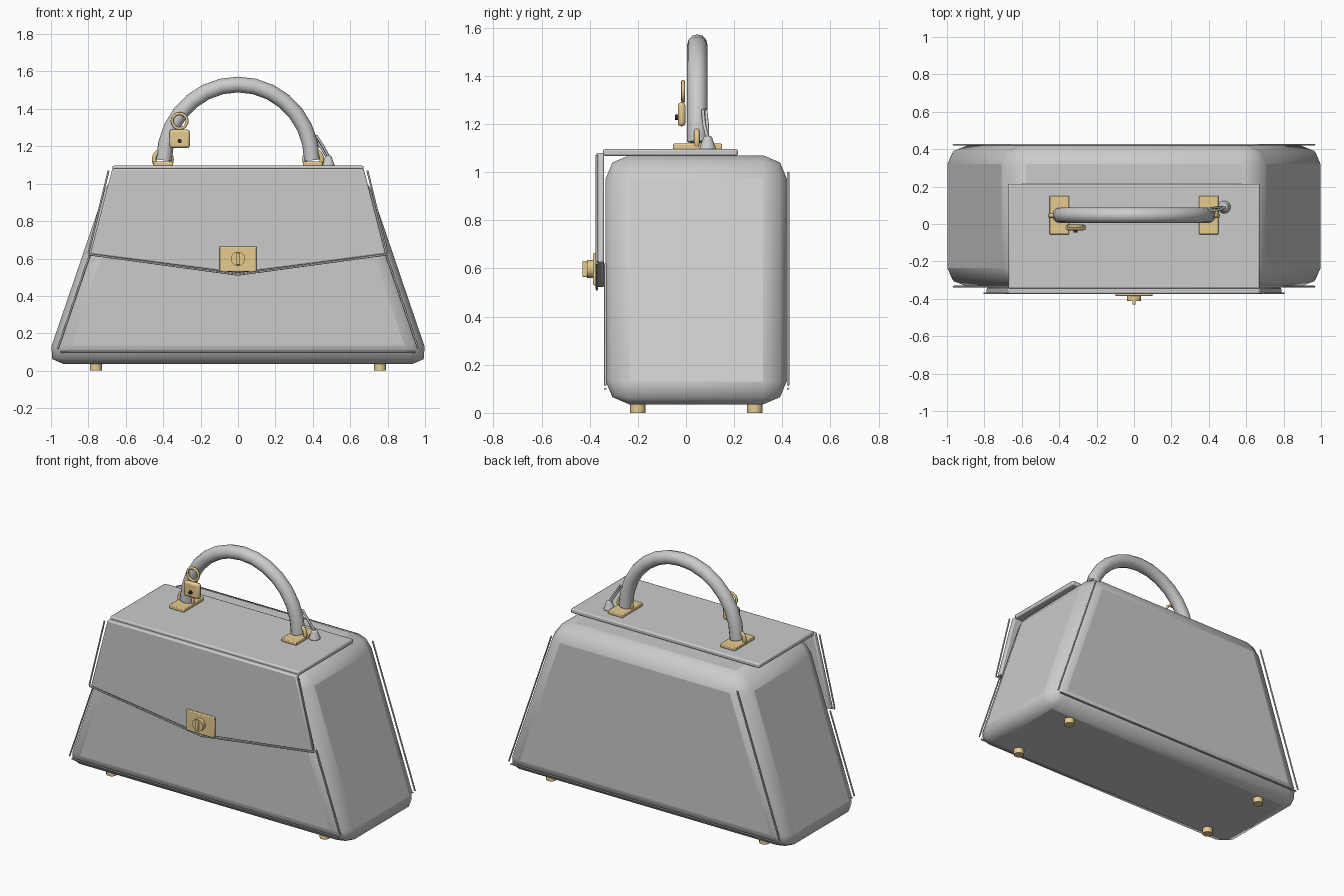
import bpy, bmesh, math
from mathutils import Vector

if "Cube" in bpy.data.objects:
    bpy.data.objects.remove(bpy.data.objects["Cube"])

brass = bpy.data.materials.new("brass")
brass.diffuse_color = (0.80, 0.60, 0.28, 1)
brass.use_nodes = True
brass.node_tree.nodes["Principled BSDF"].inputs["Base Color"].default_value = brass.diffuse_color


def finish(ob, name, mat=None, bevel=0, segs=2, smooth=True):
    ob.name = name
    if mat:
        ob.data.materials.append(mat)
    if bevel:
        m = ob.modifiers.new("bevel", 'BEVEL')
        m.width, m.segments, m.limit_method = bevel, segs, 'ANGLE'
    if smooth:
        bpy.ops.object.select_all(action='DESELECT')
        bpy.context.view_layer.objects.active = ob
        ob.select_set(True)
        bpy.ops.object.shade_smooth_by_angle(angle=math.radians(48))
    return ob


def link(bm, name):
    me = bpy.data.meshes.new(name)
    bmesh.ops.recalc_face_normals(bm, faces=bm.faces)
    bm.to_mesh(me)
    bm.free()
    ob = bpy.data.objects.new(name, me)
    bpy.context.collection.objects.link(ob)
    return ob


def prism(name, profile, y0, y1, **kw):
    """Front-view (x, z) outline extruded from y0 to y1."""
    bm = bmesh.new()
    face = bm.faces.new([bm.verts.new((x, y0, z)) for x, z in profile])
    ext = bmesh.ops.extrude_face_region(bm, geom=[face])["geom"]
    verts = [v for v in ext if isinstance(v, bmesh.types.BMVert)]
    bmesh.ops.translate(bm, verts=verts, vec=(0, y1 - y0, 0))
    return finish(link(bm, name), name, **kw)


def box(name, lo, hi, **kw):
    (x0, y0, z0), (x1, y1, z1) = lo, hi
    return prism(name, [(x0, z0), (x1, z0), (x1, z1), (x0, z1)], y0, y1, **kw)


def cone(name, loc, r1, r2, depth, along_y=False, verts=16, **kw):
    rot = (math.pi / 2, 0, 0) if along_y else (0, 0, 0)
    bpy.ops.mesh.primitive_cone_add(vertices=verts, radius1=r1, radius2=r2, depth=depth,
                                    location=loc, rotation=rot)
    return finish(bpy.context.object, name, **kw)


def ring(name, loc, major, minor, **kw):
    bpy.ops.mesh.primitive_torus_add(location=loc, rotation=(math.pi / 2, 0, 0), major_radius=major,
                                     minor_radius=minor, major_segments=20, minor_segments=8)
    return finish(bpy.context.object, name, **kw)


def tube(name, pts, radius, sides=8, **kw):
    """Round tube swept along a polyline, converted to a mesh."""
    cu = bpy.data.curves.new(name, 'CURVE')
    cu.dimensions = '3D'
    cu.bevel_depth, cu.bevel_resolution, cu.use_fill_caps = radius, sides // 2 - 2, True
    sp = cu.splines.new('POLY')
    sp.points.add(len(pts) - 1)
    for p, co in zip(sp.points, pts):
        p.co = (*co, 1)
    ob = bpy.data.objects.new(name, cu)
    bpy.context.collection.objects.link(ob)
    bpy.ops.object.select_all(action='DESELECT')
    bpy.context.view_layer.objects.active = ob
    ob.select_set(True)
    bpy.ops.object.convert(target='MESH')
    return finish(bpy.context.object, name, **kw)


# Tapered body with soft edges
prism("body", [(-1.03, 0.035), (1.03, 0.035), (0.677, 1.07), (-0.677, 1.07)],
      -0.335, 0.42, bevel=0.1, segs=2)

# Flap: top slab and pointed front panel
box("flap_top", (-0.672, -0.345, 1.067), (0.672, 0.215, 1.096), bevel=0.008)
prism("flap_front", [(-0.672, 1.08), (-0.79, 0.625), (0, 0.522), (0.79, 0.625), (0.672, 1.08)],
      -0.373, -0.34, bevel=0.008)

# Stitching seams on the front, back and flap
for side, y, top in (("front", -0.335, 0.62), ("back", 0.424, 1.0)):
    xt = 0.97 - 0.342 * (top - 0.1)
    tube(f"{side}_seam_bottom", [(-0.95, y, 0.1), (0.95, y, 0.1)], 0.005)
    for s, lr in ((-1, "left"), (1, "right")):
        tube(f"{side}_seam_{lr}", [(s * 0.965, y, 0.115), (s * xt, y, top)], 0.005)
for s, lr in ((-1, "left"), (1, "right")):
    tube(f"flap_seam_{lr}", [(s * 0.692, -0.37, 1.07), (s * 0.80, -0.37, 0.628)], 0.005)
    tube(f"flap_seam_lower_{lr}", [(s * 0.80, -0.37, 0.622), (0, -0.37, 0.513)], 0.005)

# Turn lock
box("lock_plate", (-0.1, -0.386, 0.53), (0.1, -0.37, 0.664), mat=brass, bevel=0.005)
cone("lock_boss", (0, -0.396, 0.598), 0.038, 0.038, 0.03, along_y=True, verts=20, mat=brass)
box("lock_knob", (-0.009, -0.43, 0.565), (0.009, -0.405, 0.631), mat=brass, bevel=0.004)

# Arched handle
N = 14
arc = [(-0.395 * math.cos(math.pi * i / N), 0.047, 1.125 + 0.405 * math.sin(math.pi * i / N))
       for i in range(N + 1)]
tube("handle", arc, 0.042, sides=12)

# Handle mounts and base feet
for s, lr in ((-1, "left"), (1, "right")):
    box(f"handle_plate_{lr}", (s * 0.4 - 0.053, -0.055, 1.094), (s * 0.4 + 0.053, 0.15, 1.118),
        mat=brass, bevel=0.005)
    ring(f"handle_ring_{lr}", (s * 0.402, 0.045, 1.13), 0.047, 0.012, mat=brass)
    for y, fb in ((-0.2, "front"), (0.285, "back")):
        cone(f"foot_{fb}_{lr}", (s * 0.76, y, 0.023), 0.032, 0.032, 0.046, verts=12, mat=brass)

# Hanging padlock
box("padlock", (-0.367, -0.034, 1.19), (-0.257, -0.002, 1.29), mat=brass, bevel=0.014)
ring("padlock_shackle", (-0.312, -0.012, 1.335), 0.04, 0.008, mat=brass)
dark = bpy.data.materials.new("dark")
dark.diffuse_color = (0.03, 0.03, 0.03, 1)
dark.use_nodes = True
dark.node_tree.nodes["Principled BSDF"].inputs["Base Color"].default_value = dark.diffuse_color
cone("padlock_keyhole", (-0.312, -0.037, 1.228), 0.011, 0.011, 0.018, along_y=True, verts=12, mat=dark)

# Key bell hanging from the handle on a looped strap
cone("key_bell", (0.483, 0.09, 1.122), 0.036, 0.016, 0.056, verts=14, bevel=0.006)
tube("bell_strap", [(0.478, 0.09, 1.14), (0.44, 0.088, 1.2), (0.40, 0.083, 1.26),
                    (0.42, 0.07, 1.255), (0.455, 0.075, 1.2), (0.488, 0.09, 1.14)], 0.007)
